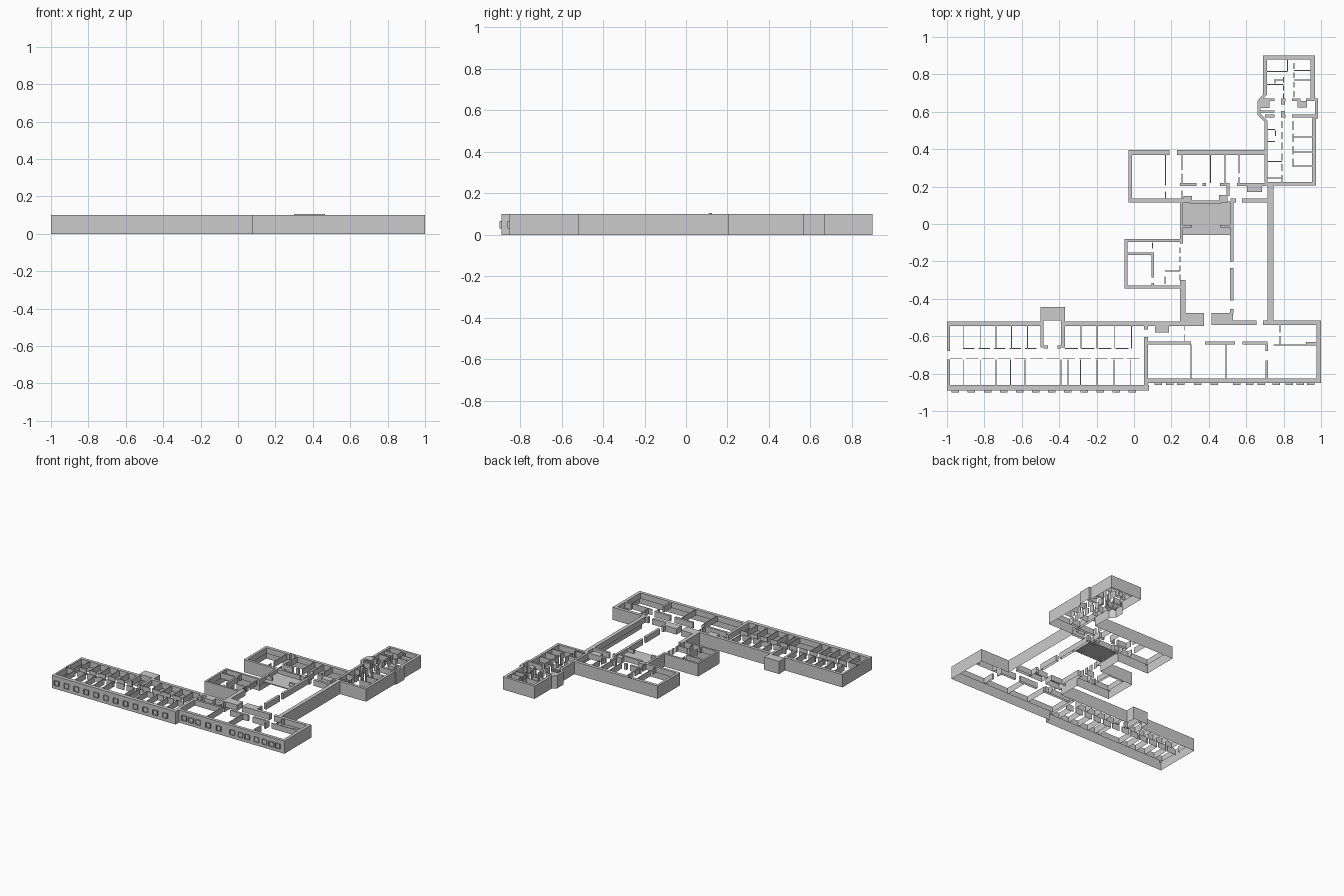
import bpy, bmesh
from mathutils import Matrix

H = 0.1      # wall height
LOW = 0.055  # underside of the storey's inner walls
T = 0.005    # partition thickness


def build(name, boxes, z0=LOW, z1=H, drop="bottom"):
    """One object made of boxes given as (x0, x1, y0, y1), with one side left open."""
    bm = bmesh.new()
    for x0, x1, y0, y1 in boxes:
        m = Matrix.Translation(((x0 + x1) / 2, (y0 + y1) / 2, (z0 + z1) / 2))
        m = m @ Matrix.Diagonal((x1 - x0, y1 - y0, z1 - z0, 1))
        bmesh.ops.create_cube(bm, size=1, matrix=m)
    bm.normal_update()
    axis = {"bottom": 2, "front": 1}.get(drop)
    if axis is not None:
        gone = [f for f in bm.faces if f.normal[axis] < -0.9]
        bmesh.ops.delete(bm, geom=gone, context="FACES_ONLY")
    finish(name, bm)


def finish(name, bm):
    me = bpy.data.meshes.new(name)
    bm.to_mesh(me)
    bm.free()
    bpy.context.collection.objects.link(bpy.data.objects.new(name, me))


def prism(name, pts, z0=LOW, capped=True):
    """Upright walls from a plan outline, open below."""
    bm = bmesh.new()
    f = bm.faces.new([bm.verts.new((x, y, z0)) for x, y in pts])
    r = bmesh.ops.extrude_face_region(bm, geom=[f])
    bmesh.ops.translate(bm, vec=(0, 0, H - z0), verts=[v for v in r["geom"] if isinstance(v, bmesh.types.BMVert)])
    bmesh.ops.recalc_face_normals(bm, faces=bm.faces)
    gone = [f for f in bm.faces if f.normal.z < -0.9 or (not capped and f.normal.z > 0.9)]
    bmesh.ops.delete(bm, geom=gone, context="FACES_ONLY")
    finish(name, bm)


def along_x(y0, y1, *segs):
    return [(a, b, y0, y1) for a, b in segs]


def along_y(x0, x1, *segs):
    return [(x0, x1, a, b) for a, b in segs]


def cross_y(xs, y0, y1):
    return [(x - T / 2, x + T / 2, y0, y1) for x in xs]


def cross_x(ys, x0, x1):
    return [(x0, x1, y - T / 2, y + T / 2) for y in ys]


def dashes(a, b, n, door=0.02):
    """Split a run into n pieces with door gaps between."""
    s = (b - a) / n
    return [(a + i * s, a + (i + 1) * s - door) for i in range(n)]


# Full-height outer facade of the whole complex
prism("outer_facade", [
    (-1, -0.89), (0.08, -0.89), (0.08, -0.85), (1, -0.85), (1, -0.515), (0.745, -0.515),
    (0.745, 0.205), (0.972, 0.205), (0.972, 0.565), (0.983, 0.565), (0.983, 0.67),
    (0.967, 0.67), (0.967, 0.9), (0.69, 0.9), (0.69, 0.69), (0.66, 0.66), (0.66, 0.585),
    (0.697, 0.55), (0.697, 0.395), (-0.03, 0.395), (-0.03, 0.115), (0.245, 0.115),
    (0.245, -0.08), (-0.05, -0.08), (-0.05, -0.345), (0.245, -0.345), (0.245, -0.52),
    (-0.37, -0.52), (-0.37, -0.445), (-0.5, -0.445), (-0.5, -0.52), (-1, -0.52)], 0, False)

# West wing: outer shell, stair tower, corridor and rooms
build("west_wing_walls",
      along_y(-1, -0.985, (-0.68, -0.52), (-0.89, -0.725))
      + along_x(-0.89, -0.86, (-0.985, 0.08))
      + along_x(-0.545, -0.52, (-0.985, -0.5), (-0.37, 0.245))
      + along_y(0.053, 0.075, (-0.86, -0.605), (-0.565, -0.545)))
build("stair_tower", [(-0.5, -0.37, -0.515, -0.445), (-0.5, -0.485, -0.66, -0.515),
                      (-0.39, -0.37, -0.66, -0.515), (-0.485, -0.46, -0.665, -0.65),
                      (-0.41, -0.39, -0.665, -0.65)])
build("west_corridor_walls",
      along_x(-0.668, -0.663, *dashes(-0.915, -0.5, 5), *dashes(-0.37, -0.01, 4))
      + along_x(-0.723, -0.718, *dashes(-0.985, 0.05, 12)))
build("west_wing_partitions",
      cross_y((-0.913, -0.822, -0.738, -0.655, -0.57, -0.283, -0.197, -0.103, -0.013), -0.665, -0.545)
      + cross_y((-0.913, -0.822, -0.738, -0.66, -0.583, -0.39, -0.353, -0.287, -0.197, -0.107, -0.02),
                -0.86, -0.725))

# East wing
build("east_wing_walls",
      along_x(-0.85, -0.825, (0.075, 0.975))
      + along_y(0.975, 1.0, (-0.85, -0.515))
      + along_x(-0.54, -0.515, (0.69, 0.975), (0.53, 0.655))
      + along_x(-0.645, -0.628, (0.075, 0.305), (0.38, 0.54), (0.58, 0.715))
      + along_y(0.703, 0.716, (-0.68, -0.645), (-0.825, -0.73)))
build("entrance_piers", [(0.245, 0.375, -0.545, -0.475), (0.415, 0.53, -0.54, -0.475),
                         (0.113, 0.187, -0.58, -0.545)])
build("east_wing_partitions",
      cross_y((0.305, 0.492), -0.825, -0.645)
      + along_y(0.269, 0.274, (-0.628, -0.59), (-0.57, -0.545))
      + along_y(0.777, 0.782, (-0.645, -0.6), (-0.58, -0.54))
      + cross_x((-0.647,), 0.745, 0.975) + [(0.92, 0.975, -0.647, -0.63)])

# Courtyard walls
build("courtyard_walls",
      along_y(0.715, 0.745, (-0.515, 0.205))
      + along_y(0.513, 0.533, (-0.06, 0.115), (-0.2, -0.06), (-0.41, -0.235), (-0.475, -0.455))
      + along_y(0.245, 0.275, (-0.475, -0.3))
      + along_y(0.245, 0.262, (-0.105, 0.115)))

# West annex
build("annex_walls",
      along_x(-0.095, -0.08, (-0.05, 0.245))
      + along_x(-0.345, -0.33, (-0.05, 0.245))
      + along_y(-0.05, -0.035, (-0.33, -0.095))
      + along_x(-0.165, -0.152, (-0.035, 0.095))
      + along_y(0.093, 0.107, (-0.285, -0.152), (-0.33, -0.315)))
build("annex_partitions",
      along_y(0.243, 0.248, *dashes(-0.3, -0.105, 4))
      + cross_y((0.1,), -0.13, -0.1)
      + cross_x((-0.252,), 0.165, 0.245) + cross_y((0.165,), -0.32, -0.28))

# North block
build("north_block_walls",
      along_x(0.37, 0.395, (-0.03, 0.19), (0.23, 0.7))
      + along_y(-0.03, -0.01, (0.115, 0.37))
      + along_x(0.115, 0.135, (-0.01, 0.265), (0.515, 0.545), (0.577, 0.715))
      + along_x(0.203, 0.22, (0.245, 0.335), (0.365, 0.385), (0.46, 0.51), (0.55, 0.7))
      + [(0.605, 0.685, 0.17, 0.203), (0.495, 0.51, 0.15, 0.203)])
build("north_block_partitions",
      along_y(0.165, 0.17, (0.205, 0.37), (0.135, 0.175))
      + along_y(0.253, 0.258, (0.135, 0.18), (0.22, 0.27), (0.29, 0.37))
      + cross_y((0.408, 0.487), 0.22, 0.37)
      + along_y(0.56, 0.565, (0.22, 0.25), (0.27, 0.37)))

# Hall between court and north block
build("hall_floor", [(0.262, 0.513, -0.06, 0.12)], 0.065, 0.072, None)
build("hall_piers", [(0.265, 0.31, 0.115, 0.15), (0.455, 0.5, 0.115, 0.155),
                     (0.262, 0.31, -0.02, -0.005), (0.46, 0.513, -0.02, -0.005)])
build("hall_lintel", [(0.3, 0.465, 0.11, 0.125)], 0.065, 0.105)

# Northeast wing with side bays
build("northeast_wing_walls",
      along_x(0.88, 0.9, (0.69, 0.967))
      + along_x(0.205, 0.225, (0.7, 0.972))
      + along_y(0.69, 0.71, (0.69, 0.88))
      + along_y(0.697, 0.715, (0.225, 0.55))
      + along_y(0.66, 0.675, (0.585, 0.66))
      + along_y(0.945, 0.967, (0.67, 0.88))
      + along_y(0.967, 0.983, (0.565, 0.67))
      + along_y(0.952, 0.972, (0.225, 0.565)))
prism("bay_wall_upper", [(0.66, 0.66), (0.675, 0.655), (0.71, 0.69), (0.69, 0.69)])
prism("bay_wall_lower", [(0.66, 0.585), (0.695, 0.55), (0.715, 0.55), (0.675, 0.592)])
build("bay_cross_walls",
      along_x(0.657, 0.67, (0.68, 0.75), (0.785, 0.81), (0.845, 0.89), (0.92, 0.967))
      + along_x(0.57, 0.585, (0.7, 0.75), (0.785, 0.81), (0.845, 0.967))
      + along_x(0.595, 0.607, (0.675, 0.75))
      + [(0.675, 0.725, 0.62, 0.657), (0.875, 0.925, 0.622, 0.657),
         (0.787, 0.808, 0.64, 0.657), (0.787, 0.808, 0.585, 0.605)])
build("northeast_partitions",
      along_y(0.797, 0.802, *dashes(0.67, 0.8, 3, 0.015))
      + along_y(0.852, 0.857, *dashes(0.68, 0.88, 4))
      + along_y(0.788, 0.793, *dashes(0.225, 0.57, 6))
      + along_y(0.848, 0.853, *dashes(0.305, 0.57, 4))
      + cross_x((0.815,), 0.71, 0.82) + cross_x((0.745,), 0.71, 0.8)
      + cross_x((0.77,), 0.75, 0.8) + cross_x((0.82, 0.77), 0.855, 0.945)
      + cross_x((0.505, 0.44), 0.715, 0.755) + cross_x((0.335, 0.245), 0.715, 0.79)
      + cross_x((0.465, 0.385, 0.31), 0.85, 0.952)
      + cross_y((0.755,), 0.75, 0.775) + cross_y((0.82,), 0.815, 0.88)
      + cross_y((0.757,), 0.47, 0.5))

# Open window casings along the front
build("west_windows", [(x - 0.02, x + 0.02, -0.9, -0.89)
                       for x in (-0.955 + 0.086 * i for i in range(12))], 0.03, 0.068, "front")
build("east_windows", [(x - 0.02, x + 0.02, -0.86, -0.85)
                       for x in (0.13, 0.19, 0.25, 0.34, 0.43, 0.55, 0.62, 0.68, 0.76, 0.83, 0.89, 0.945)],
      0.03, 0.068, "front")
